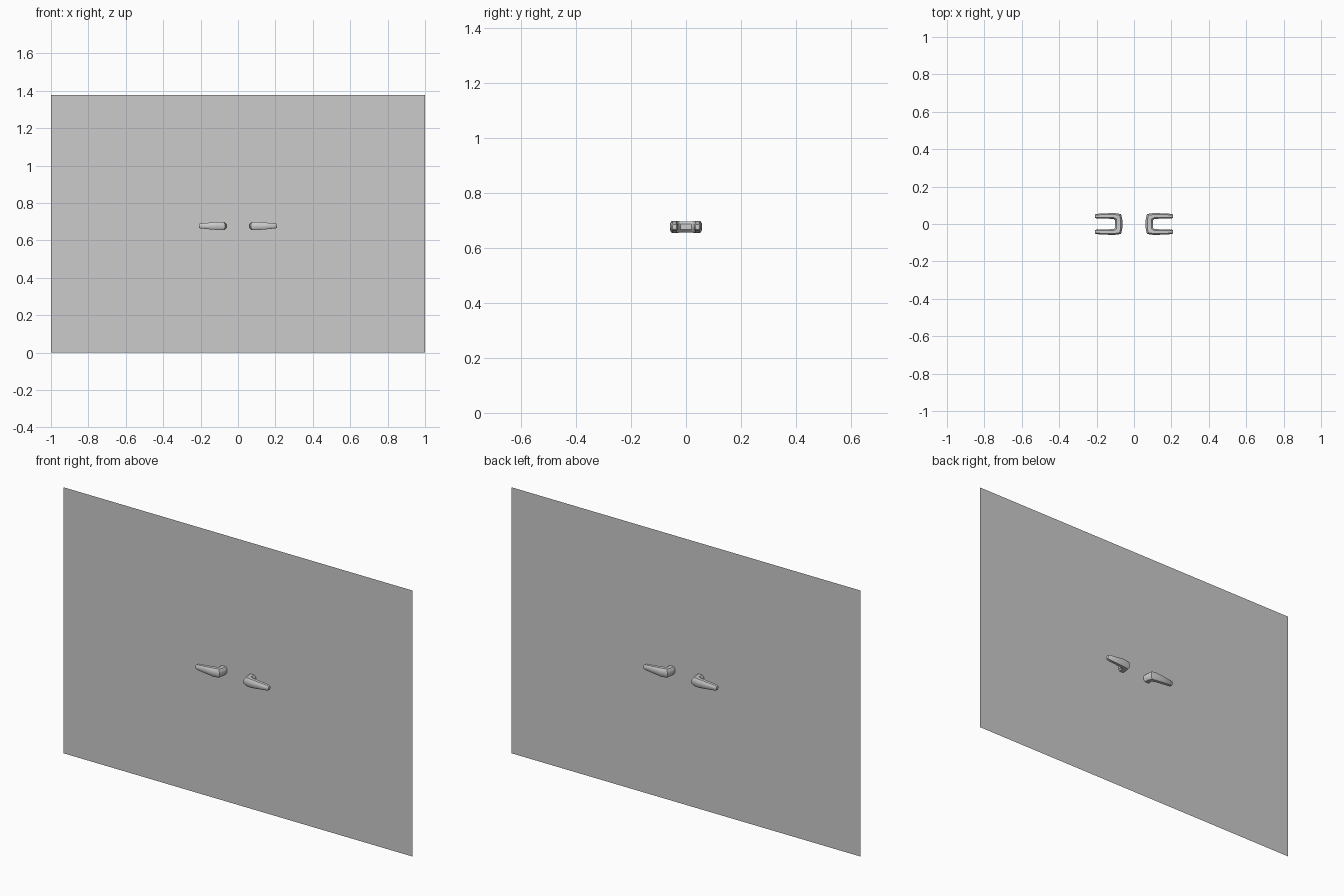
import bpy, bmesh, math
from mathutils import Vector

if "Cube" in bpy.data.objects:
    bpy.data.objects.remove(bpy.data.objects["Cube"])

MID_Z = 0.677


def make_object(name, bm):
    mesh = bpy.data.meshes.new(name)
    bmesh.ops.recalc_face_normals(bm, faces=bm.faces[:])
    bm.to_mesh(mesh)
    bm.free()
    obj = bpy.data.objects.new(name, mesh)
    bpy.context.collection.objects.link(obj)
    return obj


# Thin upright panel
bm = bmesh.new()
corners = [(-1, 0), (1, 0), (1, 1.376), (-1, 1.376)]
bm.faces.new([bm.verts.new((x, 0, z)) for x, z in corners])
make_object("panel", bm)

# Half of the handle path, tip to crossbar: x, y, half width, half height, direction (degrees)
HALF = [
    (0.209, 0.042, 0.008, 0.009, 180),
    (0.203, 0.042, 0.012, 0.013, 180),
    (0.150, 0.043, 0.014, 0.018, 180),
    (0.108, 0.043, 0.016, 0.022, 180),
    (0.086, 0.037, 0.023, 0.022, 225),
    (0.082, 0.022, 0.020, 0.020, 270),
]
# Chamfered cross-section, unit size
SECTION = [(1, 0.5), (0.55, 1), (-0.55, 1), (-1, 0.5),
           (-1, -0.5), (-0.55, -1), (0.55, -1), (1, -0.5)]


def make_handle(name, side):
    path = HALF + [(x, -y, w, h, 540 - a) for x, y, w, h, a in reversed(HALF)]
    bm = bmesh.new()
    rings = []
    for x, y, w, h, a in path:
        a = math.radians(a)
        across = Vector((math.sin(a), -math.cos(a), 0))
        ring = []
        for u, v in SECTION:
            p = Vector((x, y, MID_Z)) + across * (u * w) + Vector((0, 0, v * h))
            p.x *= side
            ring.append(bm.verts.new(p))
        rings.append(ring)
    n = len(SECTION)
    for r, s in zip(rings, rings[1:]):
        for i in range(n):
            bm.faces.new((r[i], r[(i + 1) % n], s[(i + 1) % n], s[i]))
    bm.faces.new(rings[0])
    bm.faces.new(rings[-1])
    obj = make_object(name, bm)
    bpy.context.view_layer.objects.active = obj
    obj.select_set(True)
    bpy.ops.object.shade_smooth_by_angle(angle=math.radians(40))
    obj.select_set(False)


# Pair of U-shaped handles, each passing through the panel
make_handle("right_handle", 1)
make_handle("left_handle", -1)
